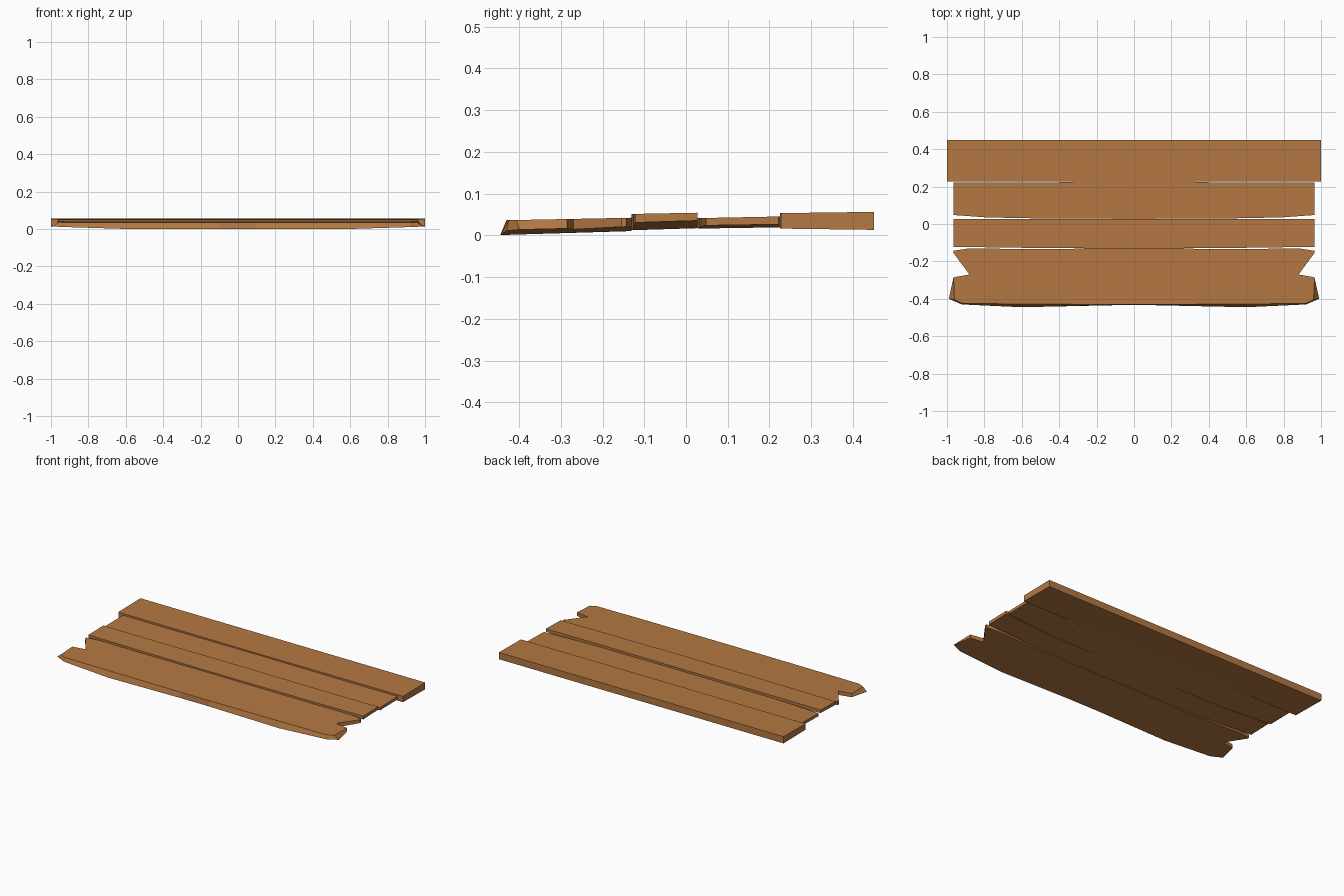
import bpy
import bmesh

cube = bpy.data.objects.get("Cube")
if cube:
    bpy.data.objects.remove(cube, do_unlink=True)

wood = bpy.data.materials.new("warm_brown_wood")
wood.use_nodes = True
colour = (0.46, 0.19, 0.055, 1)
wood.diffuse_color = colour
wood.node_tree.nodes["Principled BSDF"].inputs["Base Color"].default_value = colour

BEND = 0.6  # undersides rise from here to the plank ends


def plank(name, top, bottom, top_z, bottom_z, rise):
    """Mirror a half outline (front to back); z pairs are front and back heights."""
    bm = bmesh.new()
    y0, y1 = top[0][1], top[-1][1]

    def ring(half, z_pair, lift):
        points = half + [(-x, y) for x, y in reversed(half)]
        verts = []
        for x, y in points:
            z = z_pair[0] + (z_pair[1] - z_pair[0]) * (y - y0) / (y1 - y0)
            z += lift * max(0, (abs(x) - BEND) / (1 - BEND))
            verts.append(bm.verts.new((x, y, z)))
        return verts

    upper, lower = ring(top, top_z, 0), ring(bottom, bottom_z, rise)
    n = len(upper)
    for i in range(n):
        j = (i + 1) % n
        bm.faces.new((lower[i], lower[j], upper[j], upper[i]))
    # Separate centre and end panels keep each bent surface flat
    for verts in (upper, lower):
        for keep in (lambda x: abs(x) < BEND + 0.001,
                     lambda x: x > BEND - 0.001,
                     lambda x: x < -BEND + 0.001):
            bm.faces.new([v for v in verts if keep(v.co.x)])
    bmesh.ops.recalc_face_normals(bm, faces=bm.faces)
    mesh = bpy.data.meshes.new(name)
    bm.to_mesh(mesh)
    bm.free()
    mesh.materials.append(wood)
    obj = bpy.data.objects.new(name, mesh)
    bpy.context.collection.objects.link(obj)


# Straight thick plank at the back
back = [(0.1, 0.225), (BEND, 0.227), (1, 0.227), (1, 0.45), (BEND, 0.45), (0.1, 0.45)]
plank("back_plank", back, back, (0.053, 0.056), (0.016, 0.013), 0)

# Thin plank with its front corners cut away
thin = [(0.1, 0.028), (BEND, 0.031), (0.8, 0.036), (0.965, 0.048),
        (0.965, 0.222), (BEND, 0.222), (0.1, 0.225)]
plank("thin_plank", thin, thin, (0.041, 0.045), (0.016, 0.019), 0.008)

# Raised middle plank
middle = [(0.1, -0.131), (BEND, -0.127), (0.965, -0.122),
          (0.965, 0.028), (BEND, 0.026), (0.1, 0.028)]
plank("middle_plank", middle, middle, (0.051, 0.054), (0.012, 0.017), 0.02)

# Broken front plank: notched ends and a sloping front edge
broken_end = [(0.965, -0.285), (0.88, -0.27), (0.965, -0.155), (0.965, -0.143),
              (0.88, -0.13), (BEND, -0.134), (0.1, -0.131)]
front_top = [(0.1, -0.43), (BEND, -0.428), (0.92, -0.424), (0.96, -0.405)] + broken_end
front_bottom = [(0.1, -0.434), (BEND, -0.445), (0.92, -0.43), (0.99, -0.4)] + broken_end
plank("broken_front_plank", front_top, front_bottom, (0.036, 0.042), (0.001, 0.01), 0.012)
